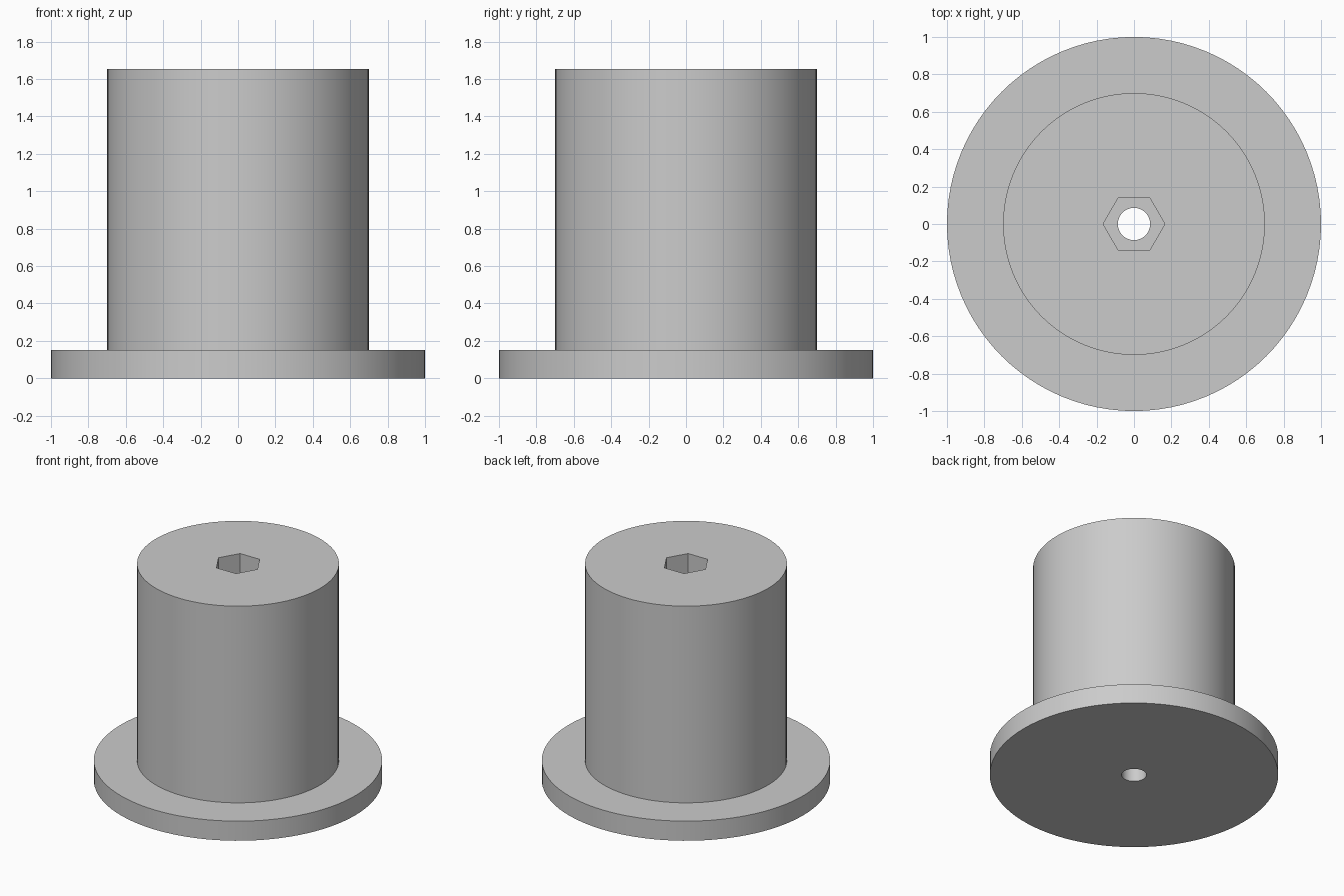
import bpy, bmesh
from math import cos, sin, pi, radians

cube = bpy.data.objects.get("Cube")
if cube:
    bpy.data.objects.remove(cube, do_unlink=True)

SIDES = 96  # multiple of six, so the hexagon corners land on vertices

grey = bpy.data.materials.new("light_grey")
grey.use_nodes = True
colour = (0.6, 0.6, 0.6, 1)
grey.diffuse_color = colour
grey.node_tree.nodes["Principled BSDF"].inputs["Base Color"].default_value = colour


def ring(bm, radius, z, hexagon=False):
    """Ring of vertices on a circle, or on a hexagon of that corner radius."""
    verts = []
    for i in range(SIDES):
        a = 2 * pi * i / SIDES
        r = radius
        if hexagon:
            r *= cos(pi / 6) / cos(a % (pi / 3) - pi / 6)
        verts.append(bm.verts.new((r * cos(a), r * sin(a), z)))
    return verts


# Closed section: flange, barrel, hexagonal socket and through bore
FLANGE, BARREL, SOCKET, BORE = 1.0, 0.7, 0.165, 0.086
FLANGE_TOP, TOP, SOCKET_FLOOR = 0.15, 1.655, 1.355

bm = bmesh.new()
rings = [
    ring(bm, BORE, 0),
    ring(bm, FLANGE, 0),
    ring(bm, FLANGE, FLANGE_TOP),
    ring(bm, BARREL, FLANGE_TOP),
    ring(bm, BARREL, TOP),
    ring(bm, SOCKET, TOP, hexagon=True),
    ring(bm, SOCKET, SOCKET_FLOOR, hexagon=True),
    ring(bm, BORE, SOCKET_FLOOR),
]
for k, low in enumerate(rings):
    high = rings[(k + 1) % len(rings)]
    for i in range(SIDES):
        j = (i + 1) % SIDES
        bm.faces.new((low[i], low[j], high[j], high[i]))
bmesh.ops.recalc_face_normals(bm, faces=bm.faces)

mesh = bpy.data.meshes.new("flanged_bushing")
bm.to_mesh(mesh)
bm.free()
mesh.materials.append(grey)
bushing = bpy.data.objects.new("flanged_bushing", mesh)
bpy.context.collection.objects.link(bushing)

# Smooth round walls, sharp rims and socket corners
bpy.ops.object.select_all(action="DESELECT")
bushing.select_set(True)
bpy.context.view_layer.objects.active = bushing
bpy.ops.object.shade_smooth_by_angle(angle=radians(30))
